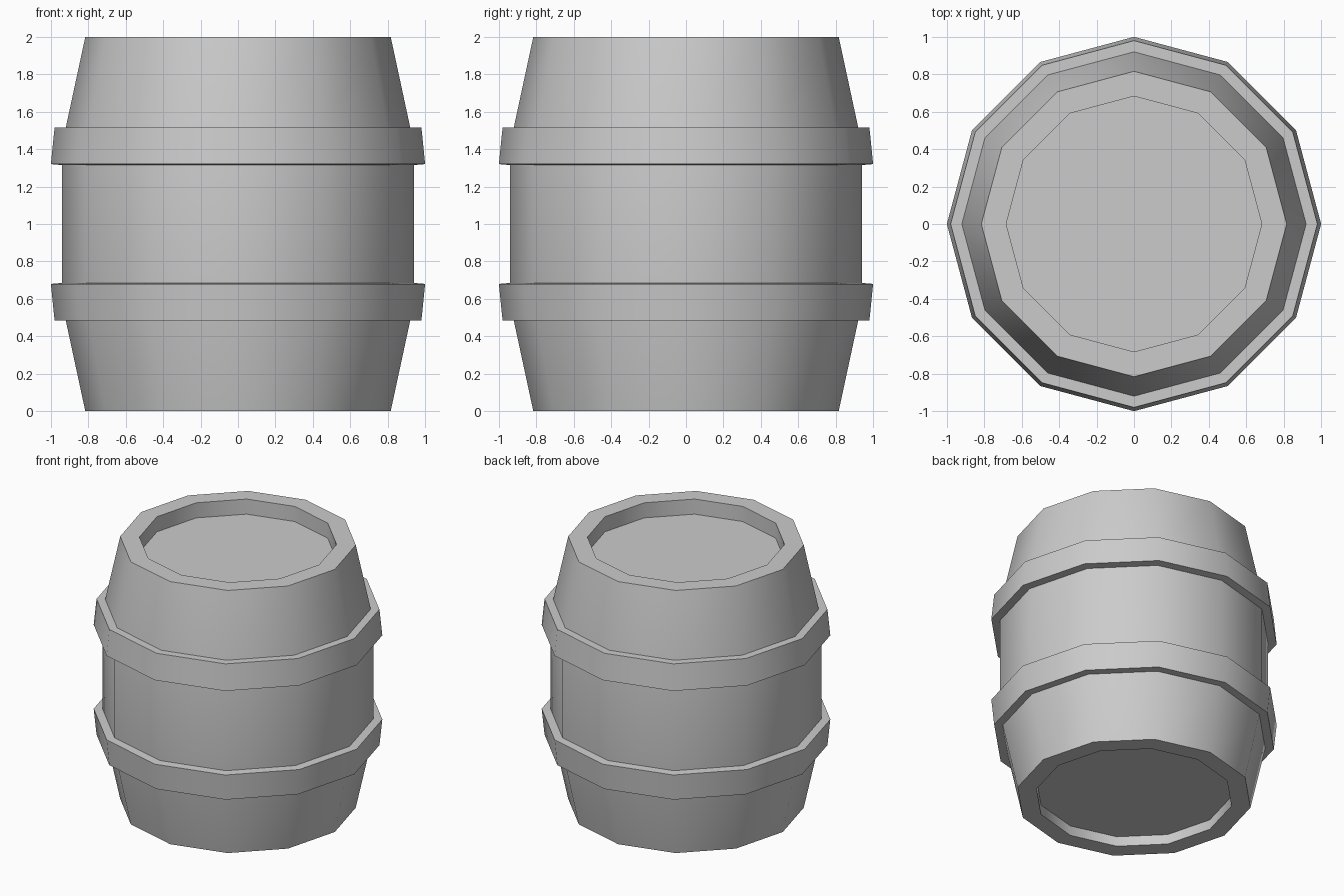
import bpy, bmesh
from math import cos, sin, tau, radians

if "Cube" in bpy.data.objects:
    bpy.data.objects.remove(bpy.data.objects["Cube"])

SIDES = 12


def lathe(name, profile):
    """Spin (radius, z) points, listed upward along the outside; ends at radius < 0.7 are capped."""
    bm = bmesh.new()
    rings = [[bm.verts.new((r * cos(tau * i / SIDES), r * sin(tau * i / SIDES), z))
              for i in range(SIDES)] for r, z in profile]
    for low, high in zip(rings, rings[1:]):
        for i in range(SIDES):
            j = (i + 1) % SIDES
            bm.faces.new((low[i], low[j], high[j], high[i]))
    if profile[0][0] < 0.7:
        bm.faces.new(rings[0][::-1])
    if profile[-1][0] < 0.7:
        bm.faces.new(rings[-1])
    mesh = bpy.data.meshes.new(name)
    bm.to_mesh(mesh)
    bm.free()
    obj = bpy.data.objects.new(name, mesh)
    bpy.context.collection.objects.link(obj)
    bpy.ops.object.select_all(action='DESELECT')
    obj.select_set(True)
    bpy.context.view_layer.objects.active = obj
    bpy.ops.object.shade_smooth_by_angle(angle=radians(35))
    return obj


# Barrel body with recessed lids at both ends
lathe("barrel_body", [
    (0.683, 0.075), (0.683, 0), (0.816, 0), (0.92, 0.483), (0.94, 0.683),
    (0.94, 1.317), (0.92, 1.517), (0.816, 2), (0.683, 2), (0.683, 1.885)])

# Upper and lower hoops, mirrored about mid height
hoop = [(0.94, 1.315), (1.0, 1.32), (0.98, 1.517), (0.92, 1.517)]
lathe("upper_hoop", hoop)
lathe("lower_hoop", [(r, 2 - z) for r, z in reversed(hoop)])
